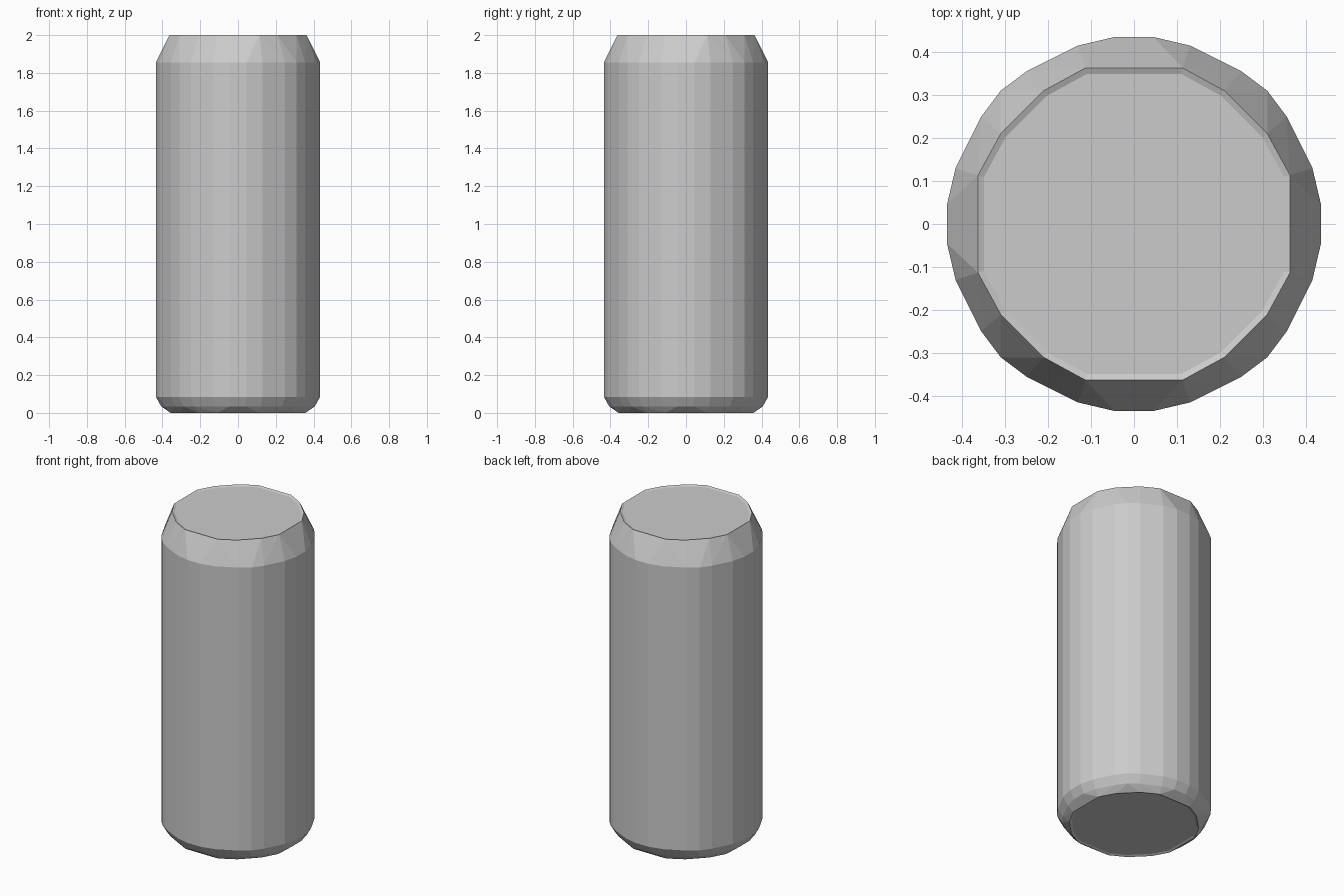
import bpy, bmesh, math

if "Cube" in bpy.data.objects:
    bpy.data.objects.remove(bpy.data.objects["Cube"])

# Quarter outlines (x, y), repeated four times around z
BODY = [(0.435, 0.045), (0.415, 0.13), (0.355, 0.25), (0.31, 0.31),
        (0.25, 0.355), (0.13, 0.415), (0.045, 0.435)]
RIM = [(0.363, 0.113), (0.31, 0.21), (0.21, 0.31), (0.113, 0.363)]


def ring(bm, quarter, z, scale=1.0):
    for k in range(4):
        c, s = round(math.cos(k * math.pi / 2)), round(math.sin(k * math.pi / 2))
        for x, y in quarter:
            bm.verts.new(((x * c - y * s) * scale, (x * s + y * c) * scale, z))


# Can: convex faceted shell through stacked outlines
bm = bmesh.new()
ring(bm, RIM, 2.0)
ring(bm, BODY, 1.855)
ring(bm, BODY, 0.085)
ring(bm, BODY, 0.035, 0.935)
ring(bm, RIM, 0.0, 0.985)
bmesh.ops.convex_hull(bm, input=bm.verts[:])
bmesh.ops.dissolve_limit(bm, angle_limit=math.radians(0.5),
                         verts=bm.verts[:], edges=bm.edges[:])
bmesh.ops.recalc_face_normals(bm, faces=bm.faces[:])

# Thin rims around the sunken lid and base
for sign in (1, -1):
    caps = [f for f in bm.faces if f.normal.z * sign > 0.999]
    bmesh.ops.inset_region(bm, faces=caps, thickness=0.014, depth=-0.006,
                           use_even_offset=True)

mesh = bpy.data.meshes.new("can")
bm.to_mesh(mesh)
bm.free()
bpy.context.collection.objects.link(bpy.data.objects.new("can", mesh))
